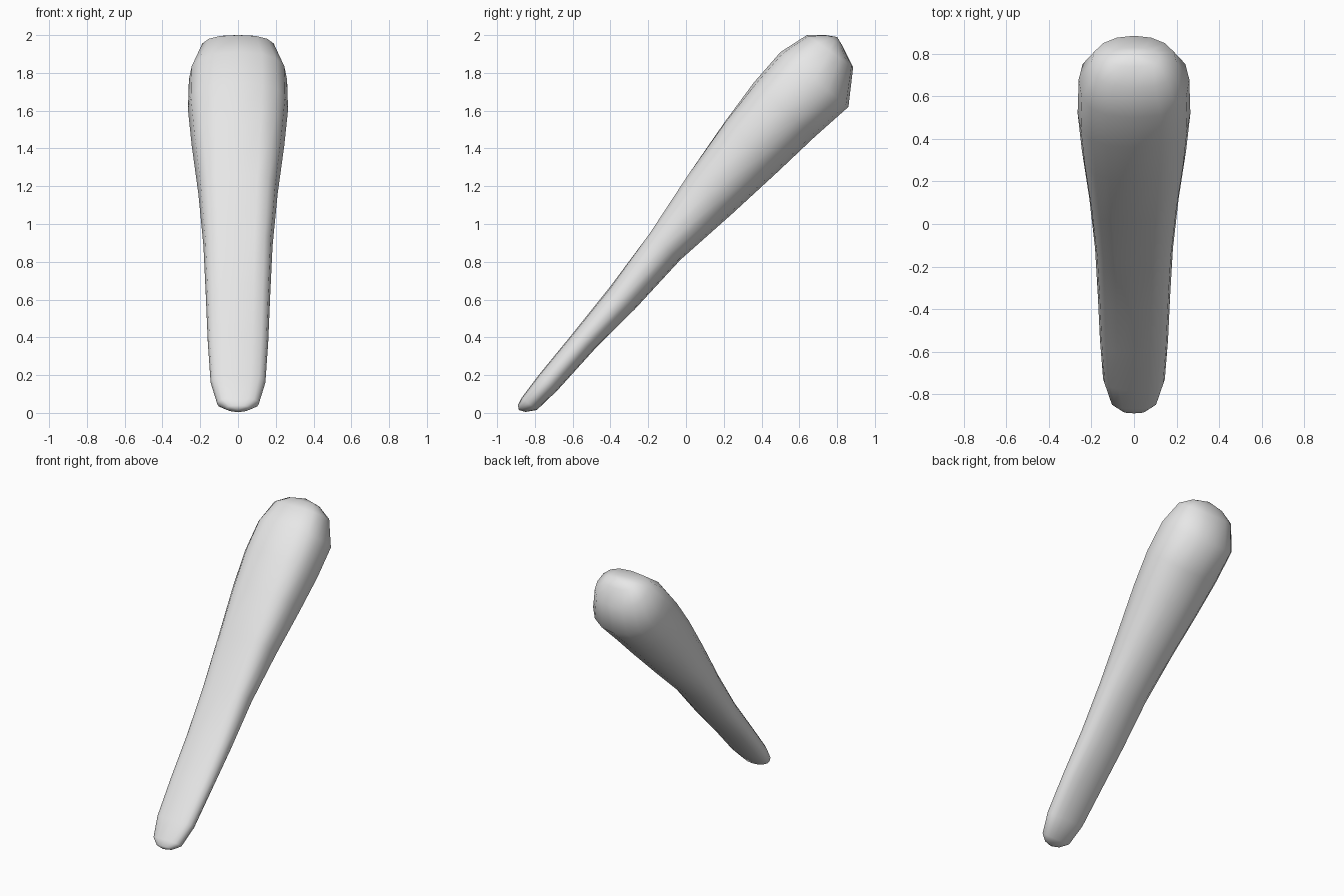
import bpy, bmesh, math
from mathutils import Vector

cube = bpy.data.objects.get("Cube")
if cube:
    bpy.data.objects.remove(cube, do_unlink=True)

# Plain grey finish
grey = bpy.data.materials.new("light grey")
grey.use_nodes = True
colour = (0.8, 0.8, 0.8, 1)
grey.diffuse_color = colour
grey.node_tree.nodes["Principled BSDF"].inputs["Base Color"].default_value = colour

# Cross-sections: front y, z, back y, z, half width, dish depth
SECTIONS = [
    (-.89, .04, -.85, .005, .06, 0),
    (-.87, .08, -.79, .015, .11, 0),
    (-.78, .20, -.68, .12, .145, 0),
    (-.60, .42, -.49, .33, .16, 0),
    (-.40, .67, -.27, .55, .17, 0),
    (-.20, .96, -.03, .81, .183, .025),
    (0, 1.27, .24, 1.05, .21, .025),
    (.20, 1.55, .49, 1.28, .245, .01),
    (.36, 1.75, .68, 1.46, .265, 0),
    (.50, 1.91, .86, 1.62, .26, 0),
    (.64, 2.0, .885, 1.83, .20, 0),
    (.74, 2.0, .83, 1.94, .12, 0),
]
SIDES = 16


def rounded(value, power):
    return math.copysign(abs(value) ** power, value)


def section_ring(bm, fy, fz, by, bz, width, dish):
    front, back = Vector((0, fy, fz)), Vector((0, by, bz))
    middle, reach = (front + back) / 2, (front - back) / 2
    ring = []
    for i in range(SIDES):
        a = math.tau * i / SIDES
        c, s = math.cos(a), math.sin(a)
        # The front is flatter than the back
        power = 0.75 if c > 0 else 0.95
        p = middle + reach * rounded(c, power)
        p.x = width * rounded(s, power)
        if c > 0:
            p -= reach.normalized() * dish * max(0, 1 - 2 * abs(s))
        ring.append(bm.verts.new(p))
    return ring


# Tapered leaning body, lofted through the sections
bm = bmesh.new()
rings = [section_ring(bm, *s) for s in SECTIONS]
for low, high in zip(rings, rings[1:]):
    for i in range(SIDES):
        j = (i + 1) % SIDES
        bm.faces.new((low[i], low[j], high[j], high[i]))

# Rounded closing fans at both ends
for ring, tip in ((rings[0], (0, -.885, .015)), (rings[-1], (0, .80, 1.99))):
    centre = bm.verts.new(tip)
    for i in range(SIDES):
        bm.faces.new((ring[i], ring[(i + 1) % SIDES], centre))
bmesh.ops.recalc_face_normals(bm, faces=bm.faces)

mesh = bpy.data.meshes.new("tapered_body")
bm.to_mesh(mesh)
bm.free()
mesh.materials.append(grey)
mesh.shade_smooth()
body = bpy.data.objects.new("tapered_body", mesh)
bpy.context.collection.objects.link(body)
